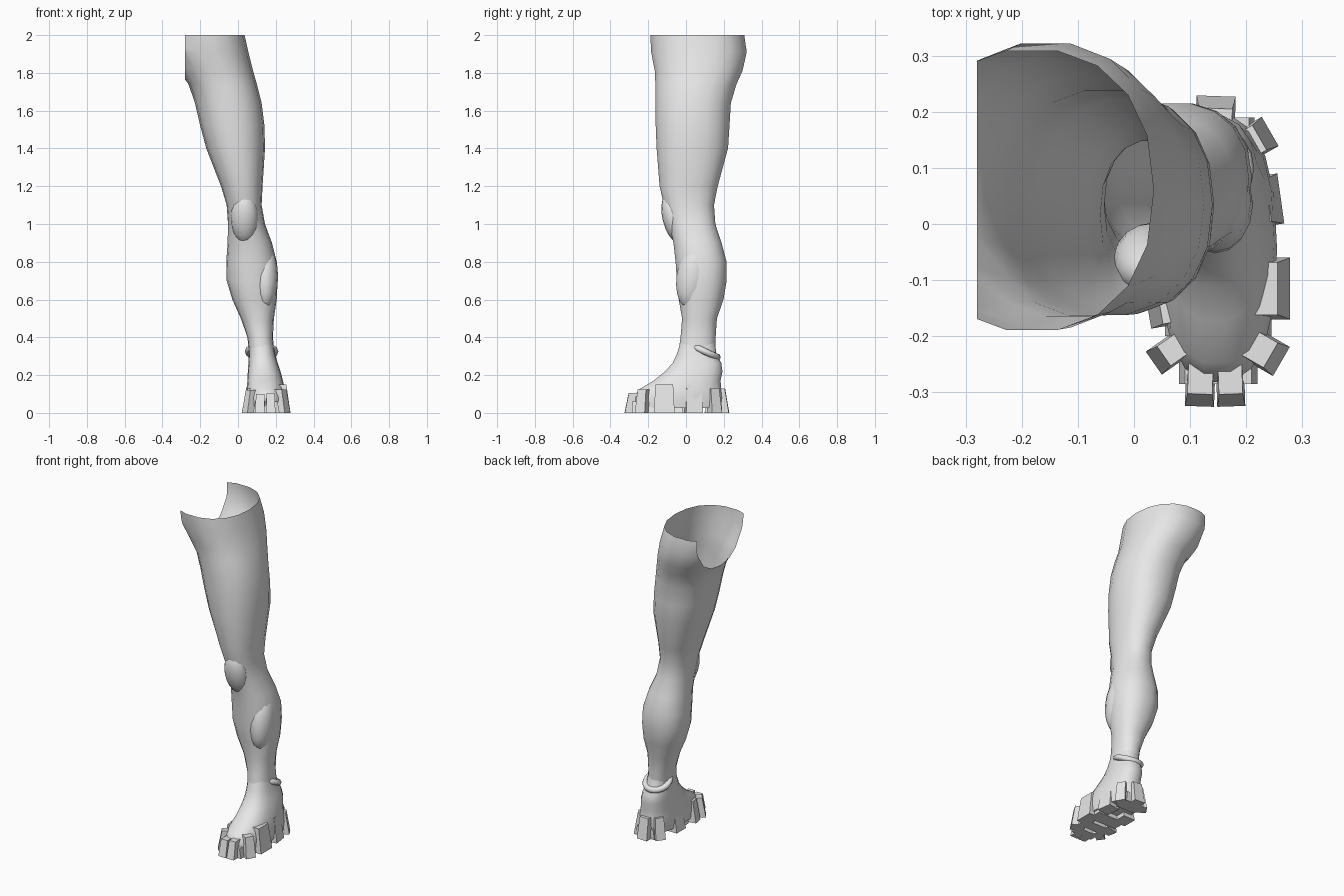
import bpy, bmesh, math
from mathutils import Matrix, Vector

if "Cube" in bpy.data.objects:
    bpy.data.objects.remove(bpy.data.objects["Cube"])

grey = bpy.data.materials.new("plain grey")
grey.diffuse_color = (0.8, 0.8, 0.8, 1)
grey.use_nodes = True
grey.node_tree.nodes["Principled BSDF"].inputs["Base Color"].default_value = grey.diffuse_color


def finish(name, bm, angle=50):
    mesh = bpy.data.meshes.new(name)
    bm.to_mesh(mesh)
    bm.free()
    mesh.materials.append(grey)
    ob = bpy.data.objects.new(name, mesh)
    bpy.context.collection.objects.link(ob)
    bpy.ops.object.select_all(action='DESELECT')
    ob.select_set(True)
    bpy.context.view_layer.objects.active = ob
    bpy.ops.object.shade_smooth_by_angle(angle=math.radians(angle))
    return ob


def loft(rows, power, cap_top, sides=18):
    """Stack rounded sections given as z, x min, x max, y min, y max."""
    bm = bmesh.new()
    rings = []
    for z, x0, x1, y0, y1 in rows:
        ring = []
        for i in range(sides):
            a = math.tau * i / sides
            c, s = math.cos(a), math.sin(a)
            px = math.copysign(abs(c) ** (2 / power), c)
            py = math.copysign(abs(s) ** (2 / power), s)
            ring.append(bm.verts.new(((x0 + x1) / 2 + px * (x1 - x0) / 2,
                                      (y0 + y1) / 2 + py * (y1 - y0) / 2, z)))
        rings.append(ring)
    for a, b in zip(rings, rings[1:]):
        for i in range(sides):
            j = (i + 1) % sides
            bm.faces.new((a[i], a[j], b[j], b[i]))
    bm.faces.new(rings[0][::-1])
    if cap_top:
        bm.faces.new(rings[-1])
    return bm


def ellipsoid(name, center, radii, tilt):
    bm = bmesh.new()
    bmesh.ops.create_uvsphere(bm, u_segments=16, v_segments=10, radius=1)
    m = (Matrix.Translation(center) @ Matrix.Rotation(tilt, 4, 'X')
         @ Matrix.Diagonal((*radii, 1)))
    bm.transform(m)
    return finish(name, bm)


def block(name, center, size, turn=0, taper=1.0):
    """Box standing on the ground; taper pulls in the outer (+y) top edge."""
    bm = bmesh.new()
    bmesh.ops.create_cube(bm, size=1)
    for v in bm.verts:
        if v.co.z > 0:
            v.co.x *= 0.85
            if v.co.y > 0:
                v.co.y *= taper
        v.co.z += 0.5
    bm.transform(Matrix.Translation((*center, 0)) @ Matrix.Rotation(turn, 4, 'Z')
                 @ Matrix.Diagonal((*size, 1)))
    return finish(name, bm, 30)


# Thigh and calf: one open tube, trimmed flat on the inner hip side
leg_rows = [
    (0.30, 0.06, 0.195, -0.045, 0.155), (0.40, 0.05, 0.185, -0.03, 0.158),
    (0.50, 0.015, 0.19, -0.022, 0.165), (0.60, -0.03, 0.205, -0.04, 0.20),
    (0.70, -0.06, 0.21, -0.05, 0.217), (0.80, -0.062, 0.205, -0.057, 0.217),
    (0.90, -0.055, 0.18, -0.068, 0.19), (1.00, -0.053, 0.143, -0.09, 0.157),
    (1.10, -0.06, 0.125, -0.118, 0.15), (1.20, -0.09, 0.13, -0.142, 0.17),
    (1.40, -0.168, 0.143, -0.158, 0.225), (1.52, -0.2, 0.14, -0.163, 0.233),
    (1.64, -0.228, 0.125, -0.165, 0.24), (1.74, -0.262, 0.1, -0.165, 0.27),
    (1.81, -0.315, 0.08, -0.168, 0.302), (1.91, -0.37, 0.055, -0.188, 0.325),
    (2.00, -0.40, 0.035, -0.192, 0.312),
]
bm = loft(leg_rows, 2.25, False)
bmesh.ops.bisect_plane(bm, geom=bm.verts[:] + bm.edges[:] + bm.faces[:],
                       plane_co=(-0.28, 0, 0), plane_no=(-1, 0, 0), clear_outer=True)
finish("leg", bm, 60)

# Kneecap and outer calf muscle
ellipsoid("kneecap", (0.035, -0.064, 1.03), (0.072, 0.06, 0.135), math.radians(14))
ellipsoid("calf_muscle", (0.145, 0.035, 0.72), (0.067, 0.085, 0.17), math.radians(-8))

# Foot, sloping from the ankle down to the toes
foot_rows = [
    (0.025, 0.05, 0.25, -0.285, 0.19), (0.08, 0.045, 0.255, -0.285, 0.195),
    (0.125, 0.045, 0.25, -0.25, 0.19), (0.17, 0.05, 0.238, -0.175, 0.185),
    (0.22, 0.052, 0.225, -0.112, 0.195), (0.265, 0.055, 0.21, -0.072, 0.188),
    (0.31, 0.058, 0.197, -0.05, 0.163), (0.40, 0.06, 0.18, -0.022, 0.15),
]
finish("foot", loft(foot_rows, 2.4, True), 60)

# Tilted band around the back of the ankle
bm = bmesh.new()
grid = []
for i in range(20):
    a = math.tau * i / 20
    out = Vector((math.cos(a), math.sin(a), 0))
    mid = Vector((0.125 + 0.07 * out.x, 0.10 + 0.065 * out.y, 0.325 - 0.03 * out.y))
    grid.append([bm.verts.new(mid + 0.019 * (out * math.cos(b) + Vector((0, 0, math.sin(b)))))
                 for b in (math.tau * k / 8 for k in range(8))])
for i in range(20):
    for k in range(8):
        p, q = grid[i], grid[(i + 1) % 20]
        bm.faces.new((p[k], q[k], q[(k + 1) % 8], p[(k + 1) % 8]))
finish("ankle_band", bm)

# Lugs around the foot: x, y, outward heading in degrees, width, height
lugs = [
    (0.118, -0.285, -92, 0.052, 0.10), (0.172, -0.285, -88, 0.05, 0.105),
    (0.068, -0.225, -145, 0.05, 0.12), (0.065, -0.15, -170, 0.06, 0.13),
    (0.228, -0.225, -30, 0.06, 0.125), (0.238, -0.115, 0, 0.11, 0.15),
    (0.222, 0.04, 8, 0.09, 0.15), (0.208, 0.145, 30, 0.06, 0.13),
    (0.145, 0.188, 88, 0.07, 0.13), (0.085, 0.15, 145, 0.06, 0.13),
    (0.072, 0.0, 180, 0.09, 0.12),
]
for i, (x, y, heading, w, h) in enumerate(lugs):
    block(f"lug_{i + 1}", (x, y), (w, 0.08, h), math.radians(heading - 90), 0.45)

# Cross bars under the sole
for i, (y, w, d) in enumerate([(-0.255, 0.14, 0.06), (-0.165, 0.19, 0.07),
                               (-0.06, 0.19, 0.09), (0.145, 0.13, 0.09)]):
    block(f"sole_bar_{i + 1}", (0.15, y), (w, d, 0.06))
